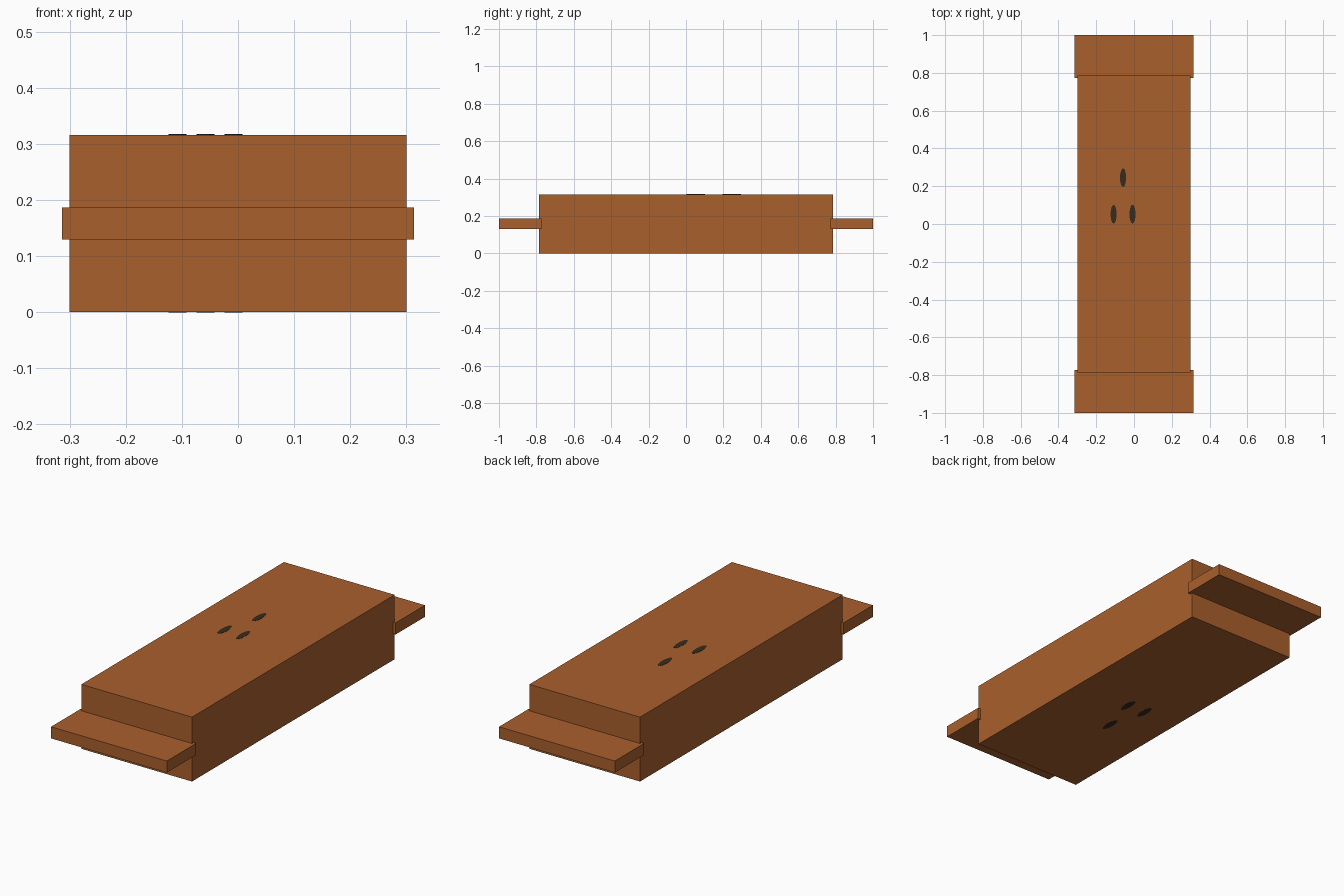
import bpy
import bmesh
import math
from mathutils import Matrix

if "Cube" in bpy.data.objects:
    bpy.data.objects.remove(bpy.data.objects["Cube"])


def material(name, rgb):
    m = bpy.data.materials.new(name)
    m.diffuse_color = (*rgb, 1.0)
    m.use_nodes = True
    m.node_tree.nodes["Principled BSDF"].inputs["Base Color"].default_value = m.diffuse_color
    return m


BROWN = material("warm_brown", (0.40, 0.115, 0.026))
DARK = material("dark_brown", (0.04, 0.024, 0.013))


def finish(name, bm, mat):
    mesh = bpy.data.meshes.new(name)
    bm.to_mesh(mesh)
    bm.free()
    mesh.materials.append(mat)
    ob = bpy.data.objects.new(name, mesh)
    bpy.context.collection.objects.link(ob)
    return ob


def box(name, size, centre, mat):
    bm = bmesh.new()
    bmesh.ops.create_cube(bm, size=1.0,
                          matrix=Matrix.Translation(centre) @ Matrix.Diagonal((*size, 1)))
    return finish(name, bm, mat)


def oval_plate(name, x, y, z, mat):
    bm = bmesh.new()
    bmesh.ops.create_cone(bm, cap_ends=True, segments=16, radius1=1, radius2=1, depth=1,
                          matrix=Matrix.Translation((x, y, z)) @ Matrix.Diagonal((0.016, 0.05, 0.002, 1)))
    return finish(name, bm, mat)


HEIGHT = 0.316

# Main block
box("body", (0.60, 1.57, HEIGHT), (0, 0, HEIGHT / 2), BROWN)

# Flat ledges at each end, slightly wider than the block
for side, label in ((-1, "front"), (1, "back")):
    box(label + "_ledge", (0.628, 0.228, 0.057), (0, side * 0.886, HEIGHT / 2), BROWN)

# Three small dark oval marks on the top, turned over on the underside
for i, (x, y) in enumerate([(-0.058, 0.245), (-0.108, 0.052), (-0.008, 0.052)]):
    oval_plate(f"top_mark_{i + 1}", x, y, HEIGHT, DARK)
    oval_plate(f"bottom_mark_{i + 1}", x, -y, 0.0, DARK)
